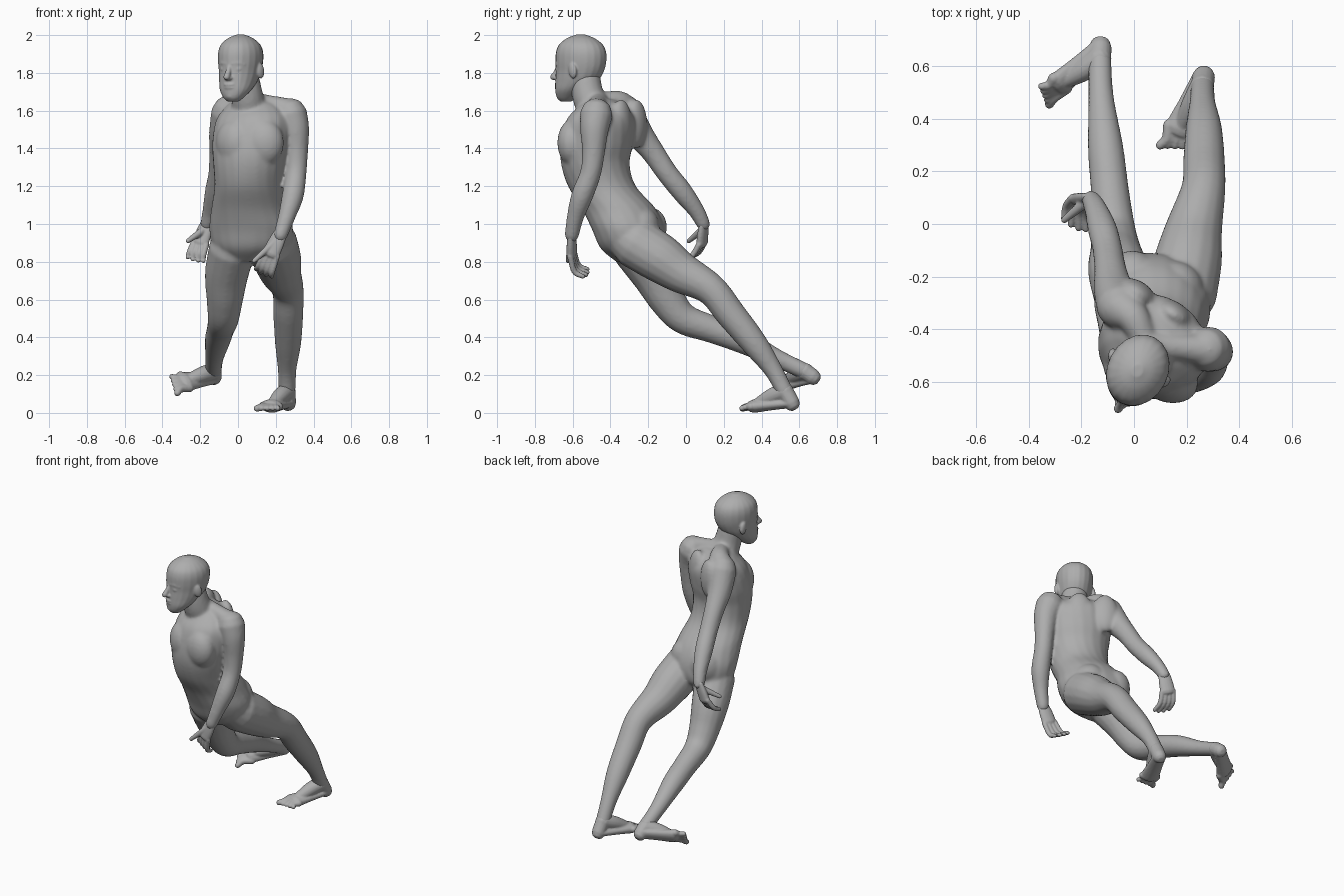
import bpy, bmesh, math
from mathutils import Vector, Matrix

cube = bpy.data.objects.get("Cube")
if cube:
    bpy.data.objects.remove(cube)

grey = bpy.data.materials.new("clay grey")
grey.use_nodes = True
colour = (0.42, 0.42, 0.42, 1)
grey.diffuse_color = colour
grey.node_tree.nodes["Principled BSDF"].inputs["Base Color"].default_value = colour


def smooth_keys(keys, steps=5):
    """Catmull-Rom interpolation of tuples of any length."""
    keys = [Vector(k) for k in keys]
    ext = [keys[0] * 2 - keys[1]] + keys + [keys[-1] * 2 - keys[-2]]
    out = []
    for i in range(len(keys) - 1):
        p, q, r, s = ext[i:i + 4]
        for j in range(steps):
            t = j / steps
            out.append((q * 2 + (r - p) * t + (p * 2 - q * 5 + r * 4 - s) * t ** 2
                        + (q * 3 - p - r * 3 + s) * t ** 3) / 2)
    return out + [keys[-1]]


def skin_rings(bm, rings):
    verts = [[bm.verts.new(p) for p in ring] for ring in rings]
    n = len(verts[0])
    for a, b in zip(verts, verts[1:]):
        for i in range(n):
            bm.faces.new((a[i], a[(i + 1) % n], b[(i + 1) % n], b[i]))
    bm.faces.new(verts[0][::-1])
    bm.faces.new(verts[-1])


def ellipse(c, u, v, n=20):
    angles = [math.tau * i / n for i in range(n)]
    return [c + u * math.cos(a) + v * math.sin(a) for a in angles]


def turned(yaw):
    """Left and forward directions for a part turned toward its right."""
    a = math.radians(yaw)
    return Vector((math.cos(a), -math.sin(a), 0)), Vector((-math.sin(a), -math.cos(a), 0))


def stack(bm, keys):
    """Level rings: x, y, z, half width, half depth, yaw."""
    rings = []
    for x, y, z, w, d, yaw in smooth_keys(keys):
        left, fwd = turned(yaw)
        rings.append(ellipse(Vector((x, y, z)), left * w, -fwd * d))
    skin_rings(bm, rings)


def limb(bm, keys, side=(1, 0, 0), flat=1.0):
    """Rings across a path: x, y, z, radius; rounded at both ends."""
    pts = smooth_keys(keys)
    centres = [Vector(p[:3]) for p in pts]
    rings = []
    for i, p in enumerate(pts):
        t = (centres[min(i + 1, len(pts) - 1)] - centres[max(i - 1, 0)]).normalized()
        u = Vector(side)
        u = (u - t * u.dot(t)).normalized()
        v = t.cross(u)
        r = p[3]
        ring = lambda k, s: ellipse(centres[i] + t * r * k * flat, u * r * s, v * r * flat * s, 16)
        if i == 0:
            rings += [ring(-0.9, 0.4), ring(-0.6, 0.8)]
        rings.append(ring(0, 1))
        if i == len(pts) - 1:
            rings += [ring(0.6, 0.8), ring(0.9, 0.4)]
    skin_rings(bm, rings)


def blob(bm, loc, size, yaw=0, pitch=0):
    m = (Matrix.Translation(loc) @ Matrix.Rotation(math.radians(-yaw), 4, 'Z')
         @ Matrix.Rotation(math.radians(pitch), 4, 'X') @ Matrix.Diagonal((*size, 1)))
    bmesh.ops.create_uvsphere(bm, u_segments=20, v_segments=12, radius=1, matrix=m)


def finish(bm, name, voxel, rounds):
    """Fuse the overlapping volumes into one smooth skin."""
    bmesh.ops.recalc_face_normals(bm, faces=bm.faces)
    mesh = bpy.data.meshes.new(name)
    bm.to_mesh(mesh)
    bm.free()
    mesh.materials.append(grey)
    ob = bpy.data.objects.new(name, mesh)
    bpy.context.collection.objects.link(ob)
    fuse = ob.modifiers.new("Fuse", 'REMESH')
    fuse.mode = 'VOXEL'
    fuse.voxel_size = voxel
    fuse.use_smooth_shade = True
    relax = ob.modifiers.new("Relax", 'SMOOTH')
    relax.factor = 0.5
    relax.iterations = rounds


# Torso, neck and limbs
bm = bmesh.new()
stack(bm, [(.05, -.28, .8, .09, .09, 12), (.065, -.285, .87, .195, .165, 14), (.07, -.305, .97, .225, .19, 16),
           (.062, -.355, 1.08, .205, .195, 18), (.057, -.445, 1.2, .183, .18, 22),
           (.06, -.48, 1.32, .195, .18, 26), (.068, -.47, 1.43, .21, .188, 28),
           (.08, -.45, 1.55, .205, .175, 32), (.08, -.44, 1.62, .155, .12, 32),
           (.07, -.45, 1.66, .09, .07, 30)])
limb(bm, [(.065, -.46, 1.57, .1), (.05, -.515, 1.67, .086), (.03, -.535, 1.78, .08)])
# Shoulder slopes
limb(bm, [(.07, -.46, 1.65, .05), (.18, -.47, 1.63, .05), (.28, -.48, 1.6, .065)])
limb(bm, [(.04, -.44, 1.65, .05), (.0, -.36, 1.645, .062), (-.04, -.325, 1.61, .08)])
# Chest, shoulder blades and buttocks
blob(bm, (-.025, -.565, 1.43), (.105, .075, .12), 42)
blob(bm, (.135, -.6, 1.43), (.11, .08, .125), 12)
blob(bm, (.15, -.345, 1.53), (.08, .05, .13), 32)
blob(bm, (.01, -.265, 1.53), (.08, .05, .13), 32)
blob(bm, (-.01, -.215, .965), (.105, .11, .13), 14, -30)
blob(bm, (.15, -.255, .965), (.12, .11, .13), 14, -30)
# Left arm and right arm
limb(bm, [(.28, -.475, 1.58, .088), (.302, -.485, 1.5, .076), (.31, -.49, 1.38, .061),
          (.307, -.505, 1.27, .056), (.29, -.55, 1.15, .058), (.258, -.585, 1.04, .046),
          (.225, -.605, .94, .038)])
limb(bm, [(-.055, -.315, 1.59, .088), (-.078, -.25, 1.48, .076), (-.09, -.175, 1.38, .062),
          (-.1, -.1, 1.27, .057), (-.12, -.02, 1.17, .056), (-.145, .055, 1.07, .044),
          (-.163, .092, 1, .037)])
# Left leg and right leg
limb(bm, [(.18, -.27, .9, .135), (.205, -.14, .82, .13), (.225, -.03, .745, .111), (.263, .13, .655, .085),
          (.266, .235, .525, .08), (.265, .36, .37, .07), (.26, .46, .23, .05), (.26, .525, .11, .045)])
limb(bm, [(-.03, -.27, .87, .125), (-.06, -.175, .735, .116), (-.07, -.1, .6, .097),
          (-.078, -.015, .5, .083), (-.092, .13, .445, .073), (-.108, .29, .385, .068),
          (-.125, .48, .29, .049), (-.13, .63, .22, .044)])
finish(bm, "body", .009, 12)

# Head: skull and jaw, then features placed by left, forward, height
bm = bmesh.new()
left, fwd = turned(27)
base = Vector((.012, -.56, 0))
at = lambda u, v, z: base + left * u + fwd * v + Vector((0, 0, z))
stack(bm, [(*at(0, f, z), w, d, 27) for f, z, w, d in (
    (.085, 1.648, .03, .028), (.078, 1.67, .055, .055), (.054, 1.71, .084, .085), (.02, 1.76, .099, .118),
    (.002, 1.81, .107, .133), (-.004, 1.86, .114, .14), (-.005, 1.91, .114, .138), (-.004, 1.95, .1, .12),
    (-.003, 1.983, .065, .077), (-.003, 2.003, .02, .024))])
limb(bm, [(*at(0, .126, 1.835), .013), (*at(0, .144, 1.8), .015), (*at(0, .159, 1.778), .018)], left)
blob(bm, at(0, .138, 1.772), (.025, .018, .013), 27)
for s in (-1, 1):
    limb(bm, [(*at(s * .015, .123, 1.848), .012), (*at(s * .042, .115, 1.852), .012),
              (*at(s * .07, .093, 1.845), .01)])
    blob(bm, at(s * .04, .112, 1.82), (.021, .013, .012), 27)
    blob(bm, at(s * .112, -.012, 1.812), (.016, .026, .043), 27 + s * 20, 10)
for z, d in ((1.738, .133), (1.722, .131)):
    blob(bm, at(0, d, z), (.031, .013, .009), 27)
blob(bm, at(0, .115, 1.68), (.028, .022, .022), 27)
finish(bm, "head", .0055, 4)


def hand(name, wrist, knuckles, bend, tips, side, thumb):
    """Palm, four curled fingers spread along side, and a thumb."""
    bm = bmesh.new()
    w, k, b, t, s = map(Vector, (wrist, knuckles, bend, tips, side))
    s.normalize()
    limb(bm, [(*w, .037), (*w.lerp(k, .5), .045), (*k, .048)], s, .55)
    for i in range(4):
        o = s * (i - 1.5)
        short = 0.85 if i in (0, 3) else 1
        root, joint = k + o * .024, b + o * .028
        limb(bm, [(*root, .016), (*joint, .0148), (*joint.lerp(t + o * .032, short), .012)], s)
    start = w.lerp(k, .3)
    limb(bm, [(*start, .022), (*start.lerp(Vector(thumb), .55), .017), (*thumb, .0125)], s)
    finish(bm, name, .005, 3)


hand("left_hand", (.225, -.605, .95), (.175, -.605, .845), (.145, -.58, .765), (.135, -.525, .737),
     (-.85, .25, .4), (.085, -.625, .805))
hand("right_hand", (-.163, .094, 1.005), (-.2, .085, .9), (-.22, .05, .842), (-.225, -.01, .81),
     (-.85, .4, .2), (-.265, .015, .91))


def foot(name, heel, ankle, ball, toes, side, up):
    """Heel, instep and sole, and five toes from big to small along side."""
    bm = bmesh.new()
    h, a, b, t, s, n = map(Vector, (heel, ankle, ball, toes, side, up))
    s.normalize()
    n.normalize()
    limb(bm, [(*h, .043), (*h.lerp(b, .5), .049), (*b, .06)], s, .6)
    limb(bm, [(*a, .046), (*(a.lerp(b, .45) + n * .006), .043), (*b, .028)], s)
    limb(bm, [(*a, .044), (*h, .043)], s)
    for i in range(5):
        o = s * (i - 2)
        tip = t + o * .027 - (t - b).normalized() * i * .009
        r = .021 if i == 0 else .0165
        limb(bm, [(*(b + o * .023), .022), (*(b.lerp(tip, .6) + o * .002 + n * .003), r), (*tip, r * .85)], s)
    finish(bm, name, .0055, 3)


foot("left_foot", (.265, .56, .052), (.26, .525, .115), (.175, .36, .036), (.15, .28, .021),
     (.93, -.36, -.05), (0, 0, 1))
foot("right_foot", (-.128, .672, .19), (-.13, .63, .22), (-.28, .535, .165), (-.35, .478, .145),
     (-.5, .4, .7), (.3, -.65, .68))
